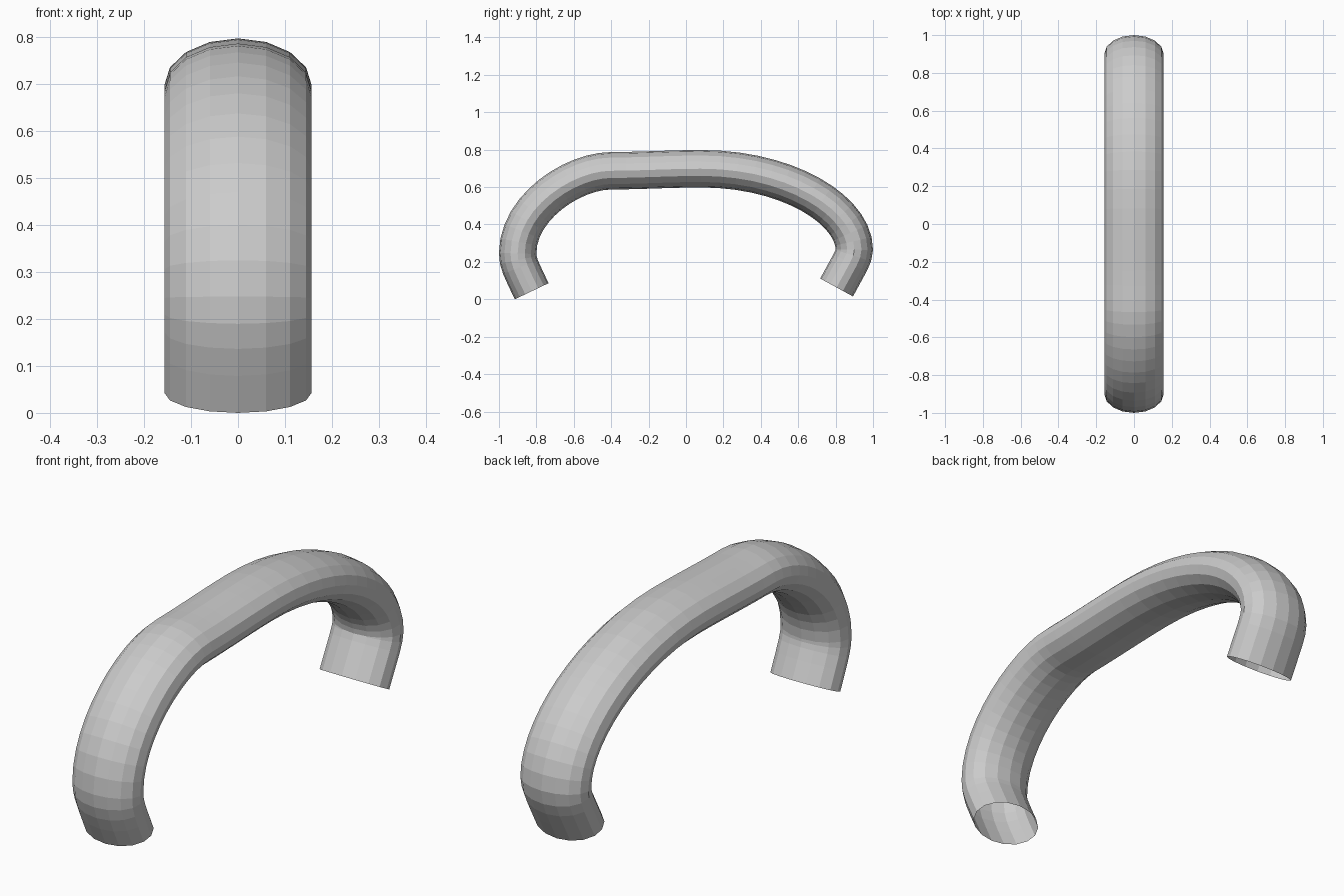
import bpy, bmesh, math
from mathutils import Vector
from mathutils.geometry import interpolate_bezier

if "Cube" in bpy.data.objects:
    bpy.data.objects.remove(bpy.data.objects["Cube"])

SIDES, HALF_W, HALF_T = 16, 0.157, 0.1

# Centre line in (y, z): start, handle, handle, end, ring count
segments = [
    ((-0.825, 0.048), (-0.885, 0.174), (-0.90, 0.20), (-0.90, 0.25), 5),
    ((-0.90, 0.25), (-0.90, 0.50), (-0.60, 0.692), (-0.40, 0.692), 13),
    ((-0.40, 0.692), (-0.25, 0.692), (-0.08, 0.703), (0.08, 0.703), 7),
    ((0.08, 0.703), (0.55, 0.703), (0.90, 0.48), (0.90, 0.27), 15),
    ((0.90, 0.27), (0.90, 0.23), (0.87, 0.19), (0.805, 0.068), 5),
]
path = []
for a, b, c, d, n in segments:
    pts = interpolate_bezier(*(Vector((0, *p)) for p in (a, b, c, d)), n)
    path += pts if not path else pts[1:]

# Sweep an elliptical ring along the path, leaving both ends open
bm = bmesh.new()
rings = []
for i, p in enumerate(path):
    t = (path[min(i + 1, len(path) - 1)] - path[max(i - 1, 0)]).normalized()
    normal = Vector((0, -t.z, t.y))
    ring = []
    for k in range(SIDES):
        a = 2 * math.pi * k / SIDES
        ring.append(bm.verts.new(p + normal * HALF_T * math.cos(a)
                                 + Vector((HALF_W * math.sin(a), 0, 0))))
    rings.append(ring)
for r0, r1 in zip(rings, rings[1:]):
    for k in range(SIDES):
        j = (k + 1) % SIDES
        bm.faces.new((r0[k], r0[j], r1[j], r1[k]))
bmesh.ops.recalc_face_normals(bm, faces=bm.faces)

# Rest the lower end on the ground
low = min(v.co.z for v in bm.verts)
bmesh.ops.translate(bm, verts=bm.verts, vec=(0, 0, -low))

mesh = bpy.data.meshes.new("curved_handle_tube")
bm.to_mesh(mesh)
bm.free()
grey = bpy.data.materials.new("light grey")
grey.diffuse_color = (0.6, 0.6, 0.6, 1)
grey.use_nodes = True
grey.node_tree.nodes["Principled BSDF"].inputs["Base Color"].default_value = grey.diffuse_color
mesh.materials.append(grey)
tube = bpy.data.objects.new("curved_handle_tube", mesh)
bpy.context.collection.objects.link(tube)
